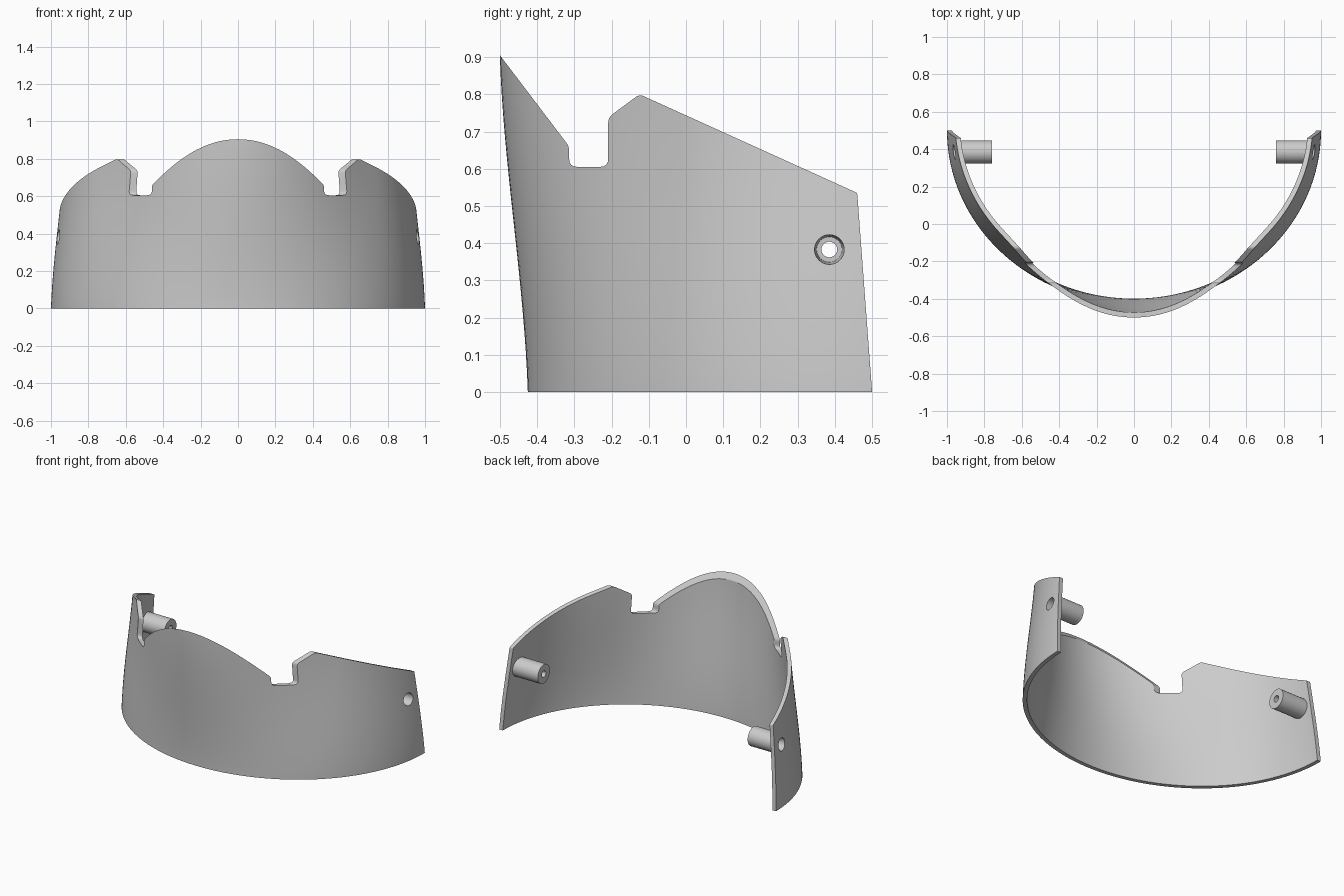
import bpy, bmesh, math
from mathutils import Vector, Matrix

if "Cube" in bpy.data.objects:
    bpy.data.objects.remove(bpy.data.objects["Cube"])


def make_object(name, bm):
    bmesh.ops.recalc_face_normals(bm, faces=bm.faces)
    me = bpy.data.meshes.new(name)
    bm.to_mesh(me)
    bm.free()
    ob = bpy.data.objects.new(name, me)
    bpy.context.collection.objects.link(ob)
    return ob


def apply_modifier(ob, kind, **settings):
    mod = ob.modifiers.new(kind, kind)
    for key, value in settings.items():
        setattr(mod, key, value)
    bpy.context.view_layer.objects.active = ob
    bpy.ops.object.modifier_apply(modifier=mod.name)


def combine(ob, other, operation):
    other.hide_render = True
    apply_modifier(ob, 'BOOLEAN', object=other, operation=operation, solver='EXACT')
    bpy.data.objects.remove(other)


def x_cylinder(name, x0, x1, r0, r1, y=0.385, z=0.383):
    bm = bmesh.new()
    mat = Matrix.Translation(((x0 + x1) / 2, y, z)) @ Matrix.Rotation(math.pi / 2, 4, 'Y')
    bmesh.ops.create_cone(bm, cap_ends=True, segments=40, radius1=r0, radius2=r1,
                          depth=abs(x1 - x0), matrix=mat)
    return make_object(name, bm)


def outer_point(t, z):
    # elliptical footprint that becomes pointed in front and narrower at the sides
    h = min(max(z / 0.9, 0), 1)
    w = 0.4 * h + 0.6 * h * h * (3 - 2 * h)
    d = 0.075 * w * math.cos(min(3.5 * abs(t), math.pi))
    return (math.sin(t) * (1 + d), 0.5 - math.cos(t) * (0.925 + d), z)


# curved wall, lofted from the footprint
COLS, ROWS, T_MAX = 112, 20, 1.66
bm = bmesh.new()
grid = [[bm.verts.new(outer_point(T_MAX * (2 * i / COLS - 1), -0.05 + 1.05 * j / ROWS))
         for i in range(COLS + 1)] for j in range(ROWS + 1)]
for j in range(ROWS):
    for i in range(COLS):
        bm.faces.new((grid[j][i], grid[j][i + 1], grid[j + 1][i + 1], grid[j + 1][i]))
me = bpy.data.meshes.new("curved_shell")
bm.to_mesh(me)
bm.free()
shell = bpy.data.objects.new("curved_shell", me)
bpy.context.collection.objects.link(shell)
apply_modifier(shell, 'SOLIDIFY', thickness=0.026, offset=-1)

# side outline (y, z, corner radius) with the notch and sloping top
outline = [(-0.7, 0, 0), (0.5, 0, 0), (0.46, 0.535, 0.006), (-0.125, 0.8, 0.012),
           (-0.209, 0.738, 0.015), (-0.209, 0.605, 0.022), (-0.314, 0.605, 0.022),
           (-0.314, 0.66, 0.012), (-0.5, 0.905, 0), (-0.7, 1.168, 0)]
profile = []
for k, (y, z, r) in enumerate(outline):
    p = Vector((y, z))
    if r == 0:
        profile.append(p)
        continue
    a = p + (Vector(outline[k - 1][:2]) - p).normalized() * r
    b = p + (Vector(outline[(k + 1) % len(outline)][:2]) - p).normalized() * r
    for s in (0, 0.25, 0.5, 0.75, 1):
        profile.append(a * (1 - s) ** 2 + p * 2 * s * (1 - s) + b * s * s)
bm = bmesh.new()
face = bm.faces.new([bm.verts.new((-1.2, p.x, p.y)) for p in profile])
ext = bmesh.ops.extrude_face_region(bm, geom=[face])
bmesh.ops.translate(bm, vec=(2.4, 0, 0),
                    verts=[v for v in ext["geom"] if isinstance(v, bmesh.types.BMVert)])
combine(shell, make_object("outline_cutter", bm), 'INTERSECT')

# screw bosses inside, with countersunk holes from outside
for s in (-1, 1):
    combine(shell, x_cylinder("screw_boss", min(0.758 * s, 0.942 * s),
                              max(0.758 * s, 0.942 * s), 0.062, 0.062), 'UNION')
    inner, outer = 0.034, 0.041
    r0, r1 = (inner, outer) if s > 0 else (outer, inner)
    combine(shell, x_cylinder("counterbore", min(0.81 * s, 0.99 * s),
                              max(0.81 * s, 0.99 * s), r0, r1), 'DIFFERENCE')
    combine(shell, x_cylinder("screw_hole", min(0.7 * s, 0.9 * s),
                              max(0.7 * s, 0.9 * s), 0.021, 0.021), 'DIFFERENCE')

# smooth curved walls, crisp rims
bpy.ops.object.select_all(action='DESELECT')
shell.select_set(True)
bpy.context.view_layer.objects.active = shell
bpy.ops.object.shade_smooth_by_angle(angle=math.radians(30))
